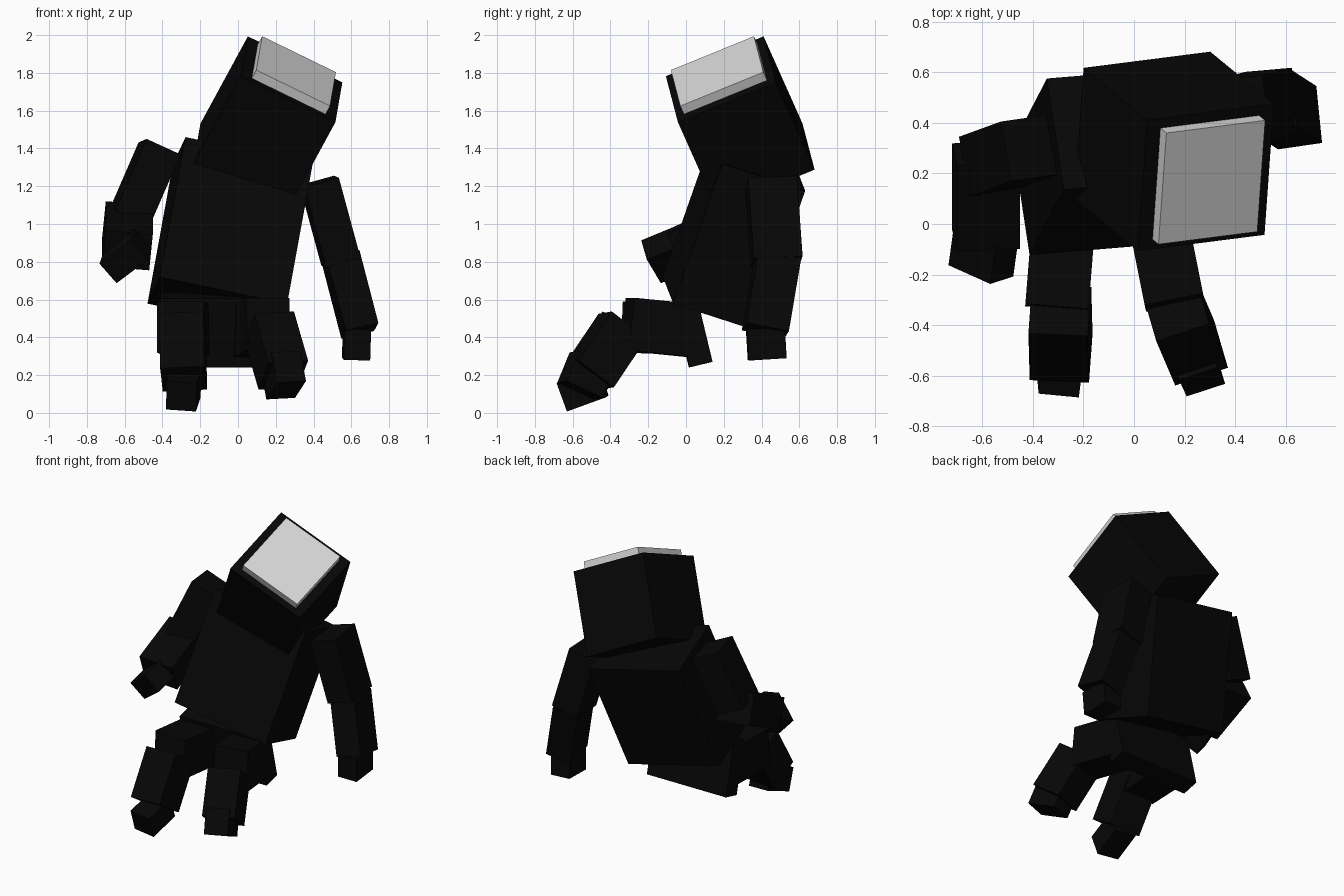
import bpy, bmesh
from mathutils import Vector, Matrix

cube = bpy.data.objects.get("Cube")
if cube:
    bpy.data.objects.remove(cube, do_unlink=True)


def make_material(name, value):
    mat = bpy.data.materials.new(name)
    colour = (value, value, value, 1)
    mat.use_nodes = True
    mat.diffuse_color = colour
    bsdf = mat.node_tree.nodes["Principled BSDF"]
    bsdf.inputs["Base Color"].default_value = colour
    return mat


black = make_material("matte black", 0.002)
grey = make_material("light grey", 0.69)


def block(name, start, end, side, width, depth, mat=black):
    """Box running from start to end; its width lies along side."""
    start, end = Vector(start), Vector(end)
    axis = end - start
    z = axis.normalized()
    x = Vector(side)
    x = (x - z * x.dot(z)).normalized()
    y = z.cross(x)
    frame = Matrix((x * width, y * depth, axis)).transposed().to_4x4()
    frame.translation = (start + end) / 2
    bm = bmesh.new()
    bmesh.ops.create_cube(bm, size=1, matrix=frame)
    bmesh.ops.recalc_face_normals(bm, faces=bm.faces)
    mesh = bpy.data.meshes.new(name)
    bm.to_mesh(mesh)
    bm.free()
    mesh.materials.append(mat)
    obj = bpy.data.objects.new(name, mesh)
    bpy.context.scene.collection.objects.link(obj)
    return obj


# Head tilted up and sideways, with a pale plate on its face
face = Vector((0.284, 0.184, 1.766))
look = Vector((0.445, -0.365, 0.818)).normalized()
head_side = (0.892, 0.114, -0.435)
block("head", face, face - look * 0.565, head_side, 0.56, 0.56)
block("face_plate", face - look * 0.01, face + look * 0.053, head_side, 0.437, 0.476, grey)

# Torso leaning back, narrow hips below
centre = Vector((-0.042, 0.254, 0.948))
up = Vector((0.135, 0.26, 0.74)) / 2
block("torso", centre + up, centre - up, (0.67, 0.055, -0.145), 0.69, 0.465)
block("hips", (-0.10, -0.01, 0.62), (-0.10, 0.078, 0.255), (1, 0, 0.03), 0.62, 0.125)

# Right arm bent forward
block("right_upper_arm", (-0.415, 0.30, 1.40), (-0.58, 0.24, 1.02), (1, 0.15, -0.4), 0.20, 0.24)
block("right_forearm", (-0.585, 0.28, 1.015), (-0.585, -0.06, 0.86), (1, 0, -0.1), 0.25, 0.21)
block("right_hand", (-0.585, -0.04, 0.86), (-0.605, -0.185, 0.80), (0.6, 0, -0.8), 0.14, 0.22)

# Left arm hanging down
block("left_upper_arm", (0.43, 0.45, 1.225), (0.545, 0.48, 0.80), (1, 0.1, 0), 0.19, 0.26)
block("left_forearm", (0.545, 0.485, 0.82), (0.645, 0.42, 0.435), (1, 0.1, 0), 0.18, 0.23)
block("left_hand", (0.63, 0.42, 0.45), (0.625, 0.43, 0.285), (1, 0.05, 0), 0.14, 0.20)

# Legs reaching forward: thigh, shin and foot
block("right_thigh", (-0.275, 0.04, 0.44), (-0.305, -0.33, 0.455), (1, -0.08, 0), 0.25, 0.27)
block("right_shin", (-0.293, -0.34, 0.47), (-0.288, -0.525, 0.18), (1, -0.04, 0.05), 0.235, 0.23)
block("right_foot", (-0.285, -0.575, 0.20), (-0.29, -0.52, 0.05), (1, -0.12, 0), 0.16, 0.22)
block("left_thigh", (0.09, 0.04, 0.435), (0.16, -0.31, 0.47), (1, 0.22, 0), 0.235, 0.28)
block("left_shin", (0.165, -0.335, 0.46), (0.24, -0.51, 0.20), (1, 0.33, 0.05), 0.22, 0.24)
block("left_foot", (0.225, -0.495, 0.28), (0.255, -0.56, 0.12), (0.94, 0.32, 0.08), 0.16, 0.22)
